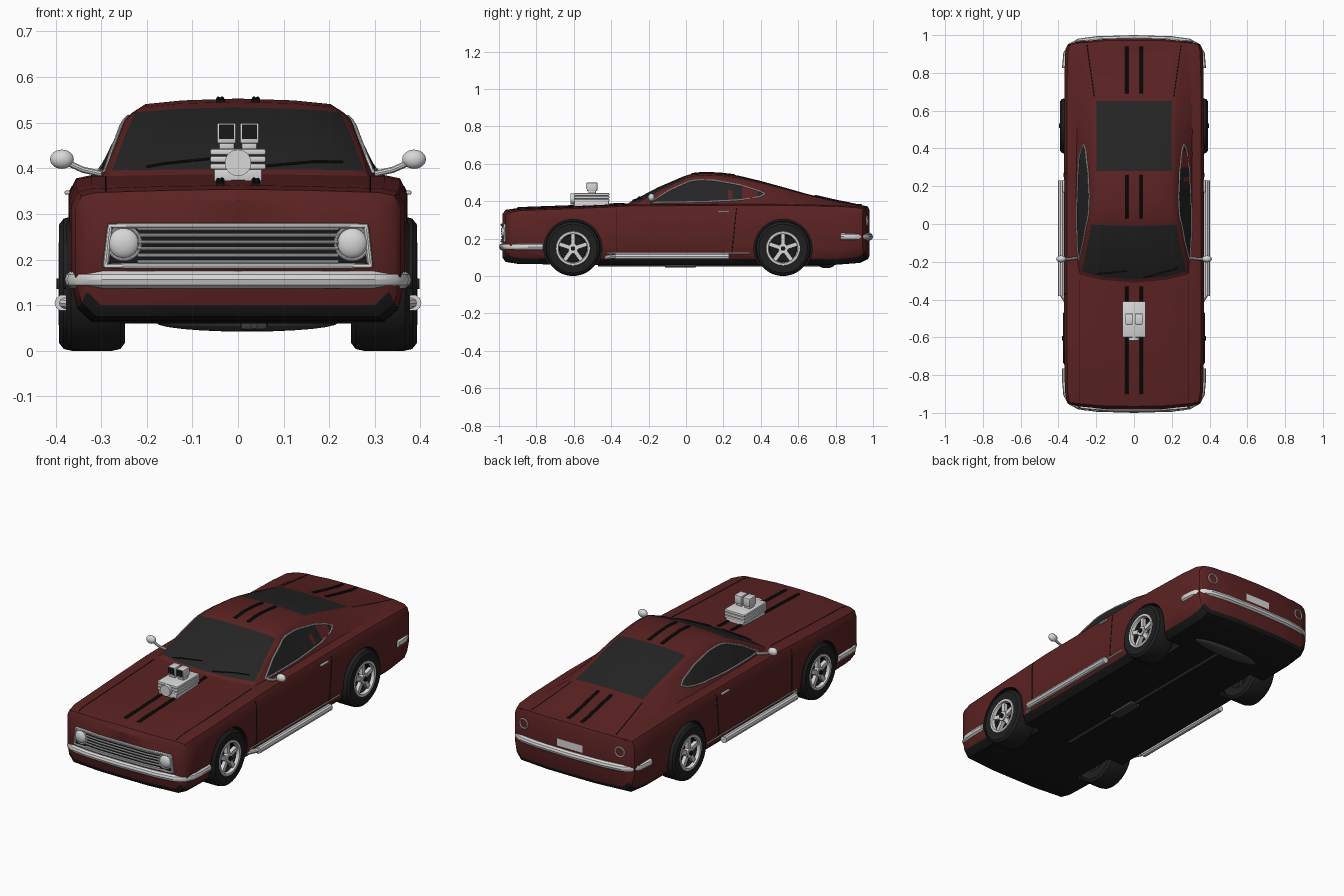
import bpy, bmesh, math
from mathutils import Vector, Matrix
from mathutils.bvhtree import BVHTree

old = bpy.data.objects.get("Cube")
if old:
    bpy.data.objects.remove(old, do_unlink=True)


def material(name, r, g, b):
    m = bpy.data.materials.new(name)
    m.use_nodes = True
    m.diffuse_color = (r, g, b, 1)
    m.node_tree.nodes["Principled BSDF"].inputs["Base Color"].default_value = (r, g, b, 1)
    return m


RED = material("dark red paint", .105, .016, .016)
GLASS = material("dark glass", .018, .018, .018)
BLACK = material("black trim", .009, .009, .009)
RUBBER = material("tyre rubber", .014, .014, .014)
CHROME = material("chrome", .68, .68, .68)
STEEL = material("dark steel", .05, .047, .045)
SIDES = ((1, "left"), (-1, "right"))


def make(name, bm, *mats):
    bmesh.ops.recalc_face_normals(bm, faces=bm.faces)
    mesh = bpy.data.meshes.new(name)
    bm.to_mesh(mesh)
    bm.free()
    for m in mats:
        mesh.materials.append(m)
    ob = bpy.data.objects.new(name, mesh)
    bpy.context.collection.objects.link(ob)
    return ob


def only(ob):
    bpy.ops.object.select_all(action='DESELECT')
    ob.select_set(True)
    bpy.context.view_layer.objects.active = ob


def loft(bm, rings, closed, mat):
    rows = [[bm.verts.new(p) for p in ring] for ring in rings]
    n = len(rows[0])
    for i in range(len(rows) - 1):
        for j in range(n if closed else n - 1):
            k = (j + 1) % n
            f = bm.faces.new((rows[i][j], rows[i][k], rows[i + 1][k], rows[i + 1][j]))
            f.material_index = mat(i, j)
    return rows


def box(name, centre, size, mat, bevel=.004):
    bm = bmesh.new()
    bmesh.ops.create_cube(bm, size=1, matrix=Matrix.Translation(centre) @ Matrix.Diagonal((*size, 1)))
    if bevel:
        bmesh.ops.bevel(bm, geom=bm.edges[:], offset=bevel, segments=2, affect='EDGES', profile=.5)
    return make(name, bm, mat)


def ball(name, centre, size, mat):
    bm = bmesh.new()
    bmesh.ops.create_uvsphere(bm, u_segments=24, v_segments=12, radius=1,
                              matrix=Matrix.Translation(centre) @ Matrix.Diagonal((*size, 1)))
    return make(name, bm, mat)


def tube(name, pts, radius, mat, cyclic=False):
    cu = bpy.data.curves.new(name, 'CURVE')
    cu.dimensions = '3D'
    cu.bevel_depth, cu.bevel_resolution, cu.use_fill_caps = radius, 3, True
    sp = cu.splines.new('POLY')
    sp.points.add(len(pts) - 1)
    for q, p in zip(sp.points, pts):
        q.co = (*p, 1)
    sp.use_cyclic_u = cyclic
    cu.materials.append(mat)
    ob = bpy.data.objects.new(name, cu)
    bpy.context.collection.objects.link(ob)
    only(ob)
    bpy.ops.object.convert(target='MESH')
    return ob


def interp(table, t):
    for (a, va), (b, vb) in zip(table, table[1:]):
        if t <= b:
            return va + (vb - va) * max(0, t - a) / (b - a)
    return table[-1][1]


# Lower body: rows of y, half width, top height, bottom height
body_rows = [(-.982, .345, .33, .1), (-.965, .357, .354, .075), (-.9, .366, .363, .065), (-.6, .37, .374, .06),
             (-.27, .37, .389, .06), (.1, .37, .39, .06), (.5, .37, .392, .06), (.8, .368, .386, .06),
             (.93, .364, .38, .07), (.972, .355, .372, .09), (.982, .345, .352, .11)]
FR = (-1, -.96, -.87, -.4, 0, .4, .87, .96, 1)
TOP_DROP = {1: .045, .96: .014, .87: .007, .4: .002, 0: 0}
BOTTOM_RISE = {1: .09, .96: .03, .87: 0, .4: 0, 0: 0}


def body_ring(y, w, top, bottom):
    def pt(f, z):
        bow = .03 * max(0, (abs(y) - .8) / .18) * f ** 4
        return (f * w, y - math.copysign(bow, y), z)
    return [pt(f, top - TOP_DROP[abs(f)]) for f in FR] + [pt(f, bottom + BOTTOM_RISE[abs(f)]) for f in FR[::-1]]


bm = bmesh.new()
rows = loft(bm, [body_ring(*r) for r in body_rows], True, lambda i, j: int(10 <= j <= 15))
for end in (rows[0], rows[-1]):
    for j in range(8):
        bm.faces.new((end[j], end[j + 1], end[16 - j], end[17 - j]))
body = make("body", bm, RED, BLACK)

# Wheel arches
WHEELS = ((-.604, .376, "front"), (.519, .392, "rear"))
for y, x, end in WHEELS:
    for s, side in SIDES:
        bm = bmesh.new()
        bmesh.ops.create_cone(bm, cap_ends=True, segments=48, radius1=.156, radius2=.156, depth=.26,
                              matrix=Matrix.Translation((s * .36, y, .147)) @ Matrix.Rotation(math.pi / 2, 4, 'Y'))
        for f in bm.faces:
            f.material_index = 1
        cutter = make("arch_cutter", bm, RED, BLACK)
        cutter.hide_render = True
        only(body)
        mod = body.modifiers.new("arch", 'BOOLEAN')
        mod.operation, mod.solver, mod.object = 'DIFFERENCE', 'EXACT', cutter
        bpy.ops.object.modifier_apply(modifier=mod.name)
        bpy.data.objects.remove(cutter, do_unlink=True)

# Cabin: rows of y, roof height, roof half width, base half width
cabin_rows = [(-.315, .384, .283, .3), (-.295, .398, .276, .306), (-.15, .474, .25, .315), (-.01, .534, .225, .318),
              (.03, .546, .212, .32), (.1, .553, .203, .32), (.19, .548, .2, .32), (.28, .537, .198, .322),
              (.4, .508, .198, .325), (.52, .475, .198, .33), (.65, .438, .2, .335), (.8, .403, .22, .335),
              (.96, .37, .25, .32)]


def cabin_ring(y, z, wt, wb):
    k = (z - .36) / .19
    half = [(wb, .36), (wt + (wb - wt) * .24, z - .03 * k), (wt, z - .012 * k), (wt * .6, z - .004 * k)]
    pts = [(-x, h) for x, h in half] + [(0, z)] + half[::-1]
    bow = .045 * min(1, max(0, (.06 - y) / .3))
    return [(x, y + bow * (x / .28) ** 2, h) for x, h in pts]


bm = bmesh.new()
loft(bm, [cabin_ring(*r) for r in cabin_rows], False,
     lambda i, j: int(2 <= j <= 5 and (1 <= i <= 2 or 7 <= i <= 9)))
cabin = make("cabin", bm, RED, GLASS)

# Projection of details onto the shell
verts, polys = [], []
for ob in (body, cabin):
    base = len(verts)
    verts += [v.co.copy() for v in ob.data.vertices]
    polys += [[base + i for i in p.vertices] for p in ob.data.polygons]
shell = BVHTree.FromPolygons(verts, polys)
FRONT, REAR, ABOVE = Vector((0, -1, 0)), Vector((0, 1, 0)), Vector((0, 0, 1))


def cast(u, v, out, lift=.003):
    p = Vector((0, u, v)) if out.x else Vector((u, 0, v)) if out.y else Vector((u, v, 0))
    hit = shell.ray_cast(p + out * 3, -out)[0]
    return (hit or p) + out * lift


def patch(name, fn, nu, nv, out, mat):
    bm = bmesh.new()
    loft(bm, [[cast(*fn(i / nu, j / nv), out) for j in range(nv + 1)] for i in range(nu + 1)], False, lambda i, j: 0)
    return make(name, bm, mat)


def rect(u0, u1, v0, v1):
    return lambda a, b: (u0 + (u1 - u0) * a, v0 + (v1 - v0) * b)


def seam(name, a, b, out, radius, mat, lift=0, n=16):
    a, b = Vector(a), Vector(b)
    return tube(name, [cast(*a.lerp(b, i / n), out, lift) for i in range(n + 1)], radius, mat)


# Side windows, doors, mirrors, side pipes
sill = [(-.19, .393), (.1, .397), (.29, .407), (.39, .422), (.42, .437)]
arch = [(-.19, .395), (-.09, .458), (.02, .508), (.07, .514), (.15, .512), (.29, .487), (.39, .455), (.42, .441)]


def window(a, b):
    y = -.19 + .61 * a
    low = interp(sill, y)
    return y, low + (interp(arch, y) - low) * b


for s, side in SIDES:
    out = Vector((s, 0, 0))
    patch(side + "_side_window", window, 24, 4, out, GLASS)
    rim = [window(i / 24, 0) for i in range(25)] + [window(i / 24, 1) for i in range(24, -1, -1)]
    tube(side + "_window_trim", [cast(*p, out) for p in rim], .004, CHROME, True)
    seam(side + "_door_front_seam", (-.37, .36), (-.37, .12), out, .002, BLACK)
    seam(side + "_door_rear_seam", (.27, .36), (.245, .12), out, .002, BLACK)
    seam(side + "_sill_trim", (-.42, .122), (.34, .122), out, .004, CHROME)
    seam(side + "_hood_seam", (s * .29, -.94), (s * .29, -.3), ABOVE, .002, BLACK)
    seam(side + "_deck_seam", (s * .21, .67), (s * .25, .95), ABOVE, .002, BLACK)
    box(side + "_door_handle", (s * .374, .2, .347), (.012, .065, .009), CHROME, .003)
    tube(side + "_mirror_arm", [(s * .3, -.18, .388), (s * .34, -.185, .397), (s * .38, -.185, .415)], .007, CHROME)
    ball(side + "_mirror", (s * .386, -.185, .42), (.026, .018, .021), CHROME)
    tube(side + "_side_pipe", [(s * .384, -.38, .105), (s * .384, .23, .105)], .018, CHROME)
    tube(side + "_pipe_bracket", [(s * .34, -.44, .1), (s * .384, -.37, .105)], .012, CHROME)

    # Painted stripes
    for part, y0, y1 in (("hood", -.9, -.33), ("roof", .03, .26), ("deck", .69, .94)):
        for e in (-1, 1):
            seam(f"{side}_{part}_stripe_{'inner' if e < 0 else 'outer'}", (s * .039 + e * .004, y0),
                 (s * .039 + e * .004, y1), ABOVE, .005, BLACK, .001, 24)

    # Headlights and tail lights
    c = cast(s * .25, .236, FRONT, 0)
    ball(side + "_headlight", c, (.034, .018, .034), CHROME)
    for kind, cx, cz, r, d in (("headlight_ring", .25, .236, .036, FRONT), ("tail_light_ring", .285, .295, .025, REAR)):
        ring = [(s * cx + r * math.cos(t * math.pi / 16), cz + r * math.sin(t * math.pi / 16)) for t in range(32)]
        tube(f"{side}_{kind}", [cast(*p, d) for p in ring], .004, CHROME, True)

# Grille and number plate
patch("grille_back", rect(-.285, .285, .188, .27), 20, 2, FRONT, BLACK)
for i in range(6):
    z = .195 + .0145 * i
    seam(f"grille_bar_{i}", (-.22, z), (.22, z), FRONT, .004, CHROME, .004)
corners = [(-.29, .186), (.29, .186), (.28, .274), (-.28, .274)]
frame = [Vector(corners[k]).lerp(Vector(corners[(k + 1) % 4]), i / 12) for k in range(4) for i in range(12)]
tube("grille_frame", [cast(*p, FRONT) for p in frame], .007, CHROME, True)
patch("number_plate", rect(-.075, .075, .24, .278), 8, 2, REAR, CHROME)

# Bumpers
half = [(0, .98), (.2, .974), (.29, .962), (.335, .938), (.355, .9), (.36, .84)]
for name, s, z, tail in (("front_bumper", -1, .156, .765), ("rear_bumper", 1, .21, .825)):
    run = half + [(.36, tail)]
    path = [(-x, y) for x, y in run[:0:-1]] + run
    tube(name, [(x, s * y, z) for x, y in path], .02, CHROME)

# Blower with twin intakes
box("blower_base", (0, -.505, .385), (.105, .185, .03), CHROME)
for i in range(3):
    box(f"blower_rib_{i}", (0, -.505, .404 + .016 * i), (.122, .19, .014), CHROME)
bm = bmesh.new()
bmesh.ops.create_cone(bm, cap_ends=True, segments=32, radius1=.029, radius2=.029, depth=.02,
                      matrix=Matrix.Translation((0, -.607, .412)) @ Matrix.Rotation(math.pi / 2, 4, 'X'))
make("blower_pulley", bm, CHROME)
for s, side in SIDES:
    box(side + "_intake", (s * .025, -.502, .477), (.042, .056, .045), CHROME)
    box(side + "_intake_neck", (s * .025, -.502, .45), (.034, .04, .02), CHROME)
    box(side + "_intake_mouth", (s * .025, -.53, .48), (.033, .006, .032), BLACK, 0)

# Wipers
for name, a, b in (("left_wiper", (.05, -.285), (.23, -.235)), ("right_wiper", (-.2, -.265), (-.04, -.25))):
    seam(name, a, b, ABOVE, .003, BLACK, .004)

# Wheels
profile = [(.085, -.125), (.13, -.128), (.143, -.118), (.147, -.1), (.147, -.028), (.143, -.01), (.13, 0), (.092, -.002),
           (.09, .001), (.079, .001), (.075, -.015), (.072, -.035), (.001, -.035)]
bm = bmesh.new()
N = 48
loft(bm, [[(x, r * math.cos(2 * math.pi * k / N), r * math.sin(2 * math.pi * k / N)) for k in range(N)]
          for r, x in profile], True, lambda i, j: 0 if i < 7 else 1 if i < 10 else 2)
for k in range(5):
    spoke = bmesh.ops.create_cube(bm, size=1, matrix=Matrix.Rotation(2 * math.pi * k / 5, 4, 'X')
                                  @ Matrix.Translation((-.018, 0, .045)) @ Matrix.Diagonal((.02, .022, .07, 1)))
    for f in {f for v in spoke["verts"] for f in v.link_faces}:
        f.material_index = 1
for radius, x, idx in ((.026, -.014, 1), (.012, -.006, 2)):
    hub = bmesh.ops.create_cone(bm, cap_ends=True, segments=24, radius1=radius, radius2=radius, depth=.024,
                                matrix=Matrix.Translation((x, 0, 0)) @ Matrix.Rotation(math.pi / 2, 4, 'Y'))
    for f in {f for v in hub["verts"] for f in v.link_faces}:
        f.material_index = idx
wheel = make("wheel", bm, RUBBER, CHROME, BLACK)
for y, x, end in WHEELS:
    for s, side in SIDES:
        w = bpy.data.objects.new(f"{end}_{side}_wheel", wheel.data)
        w.location = (s * x, y, .147)
        w.rotation_euler.z = 0 if s > 0 else math.pi
        bpy.context.collection.objects.link(w)
    tube(end + "_axle", [(-.28, y, .147), (.28, y, .147)], .02, STEEL)
bpy.data.objects.remove(wheel, do_unlink=True)

# Exhaust under the floor
tube("exhaust_pipe", [(.035, -.47, .058), (.035, .76, .058)], .009, STEEL)
box("gearbox", (.035, -.03, .056), (.06, .17, .022), STEEL, .008)
ball("muffler", (.02, .75, .062), (.2, .045, .02), STEEL)

bpy.ops.object.select_all(action='DESELECT')
for ob in bpy.context.collection.objects:
    if ob.type == 'MESH':
        ob.select_set(True)
        bpy.context.view_layer.objects.active = ob
bpy.ops.object.shade_smooth_by_angle(angle=math.radians(35))
